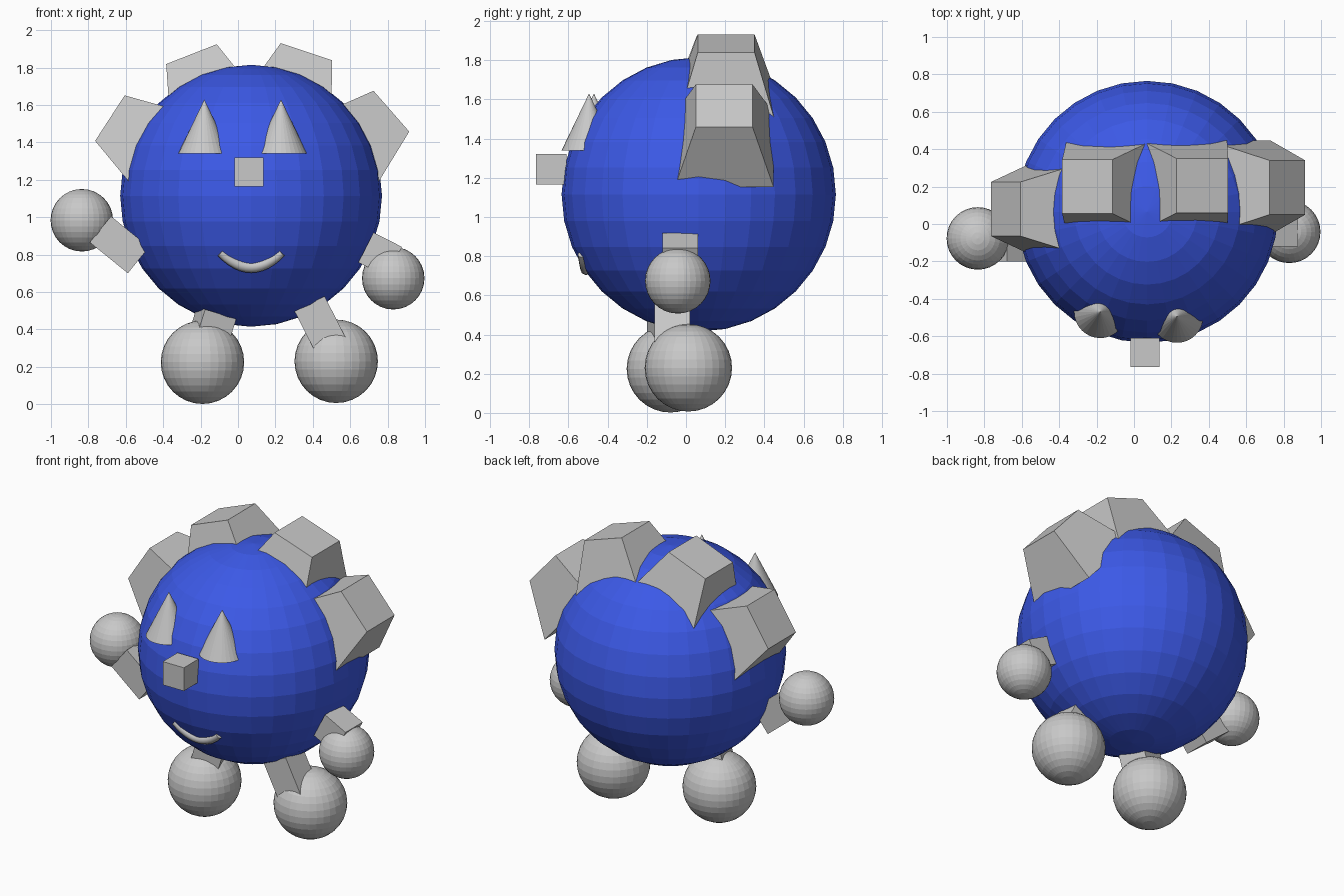
import bpy, bmesh, math
from mathutils import Matrix, Vector

if "Cube" in bpy.data.objects:
    bpy.data.objects.remove(bpy.data.objects["Cube"])


def material(name, rgb):
    m = bpy.data.materials.new(name)
    m.diffuse_color = (*rgb, 1)
    m.use_nodes = True
    m.node_tree.nodes["Principled BSDF"].inputs["Base Color"].default_value = m.diffuse_color
    return m


BLUE = material("blue", (0.045, 0.10, 0.80))
GREY = material("light grey", (0.58, 0.58, 0.58))


def add(name, bm, matrix, mat=GREY):
    me = bpy.data.meshes.new(name)
    bm.to_mesh(me)
    bm.free()
    me.materials.append(mat)
    ob = bpy.data.objects.new(name, me)
    ob.matrix_world = matrix
    bpy.context.collection.objects.link(ob)
    return ob


def ball(name, loc, r, mat=GREY):
    bm = bmesh.new()
    bmesh.ops.create_uvsphere(bm, u_segments=32, v_segments=16, radius=r)
    return add(name, bm, Matrix.Translation(loc), mat)


def box(name, loc, dims, tilt=0, spin=0, flare=0):
    """Box tilted about y, spun about its own z; flare widens its lower end."""
    bm = bmesh.new()
    bmesh.ops.create_cube(bm, size=1)
    for v in bm.verts:
        grow = 2 * flare if v.co.z < 0 else 0
        v.co = Vector((v.co.x * (dims[0] + grow), v.co.y * (dims[1] + grow), v.co.z * dims[2]))
    m = (Matrix.Translation(loc) @ Matrix.Rotation(math.radians(tilt), 4, 'Y')
         @ Matrix.Rotation(math.radians(spin), 4, 'Z'))
    return add(name, bm, m)


# Round body
C, R = Vector((0.07, 0.065, 1.115)), 0.70
ball("body", C, R, BLUE)

# Hands and feet
ball("left_hand", (-0.835, -0.077, 0.984), 0.167)
ball("right_hand", (0.83, -0.042, 0.674), 0.167)
ball("left_foot", (-0.19, -0.08, 0.225), 0.223)
ball("right_foot", (0.525, 0.012, 0.23), 0.223)

# Arms and legs
box("left_arm", (-0.634, -0.11, 0.853), (0.262, 0.18, 0.18), 39)
box("right_arm", (0.76, -0.03, 0.80), (0.17, 0.18, 0.18), 27)
box("left_leg", (-0.155, -0.09, 0.36), (0.18, 0.18, 0.27), 17.5, 15)
box("right_leg", (0.444, -0.07, 0.417), (0.18, 0.18, 0.27), -27)

# Tapered hair blocks: centre of the outer face and outward tilt
DEPTH = 0.34
hair = [((-0.685, 0.08, 1.53), -57), ((-0.249, 0.20, 1.872), -21.4),
        ((0.366, 0.205, 1.885), 18.4), ((0.82, 0.195, 1.567), 48.8)]
for i, (tip, tilt) in enumerate(hair):
    a = math.radians(tilt)
    out = Vector((math.sin(a), 0, math.cos(a)))
    box(f"hair_block_{i + 1}", Vector(tip) - out * DEPTH / 2,
        (0.29, 0.29, DEPTH), tilt, flare=DEPTH * 0.313)

# Cone eyes
for name, x, y in (("left_eye", -0.18, -0.47), ("right_eye", 0.23, -0.495)):
    bm = bmesh.new()
    bmesh.ops.create_cone(bm, cap_ends=True, segments=32, radius1=0.14, radius2=0, depth=0.29)
    add(name, bm, Matrix.Translation((x, y, 1.485)))

# Cube nose
box("nose", (0.059, -0.687, 1.243), (0.155, 0.155, 0.155))

# Smile: tapered tube lying on the body's surface
cu = bpy.data.curves.new("mouth", 'CURVE')
cu.dimensions = '3D'
cu.bevel_depth = 0.03
cu.bevel_resolution = 2
cu.use_fill_caps = True
N = 13
sp = cu.splines.new('POLY')
sp.points.add(N - 1)
for i, p in enumerate(sp.points):
    u = 2 * i / (N - 1) - 1
    dx, z = 0.165 * u, 0.733 + 0.077 * u * u
    y = C.y - math.sqrt(0.69 ** 2 - dx ** 2 - (z - C.z) ** 2)
    p.co = (C.x + dx, y, z, 1)
    p.radius = 1 - 0.3 * u * u
cu.materials.append(GREY)
bpy.context.collection.objects.link(bpy.data.objects.new("mouth", cu))
